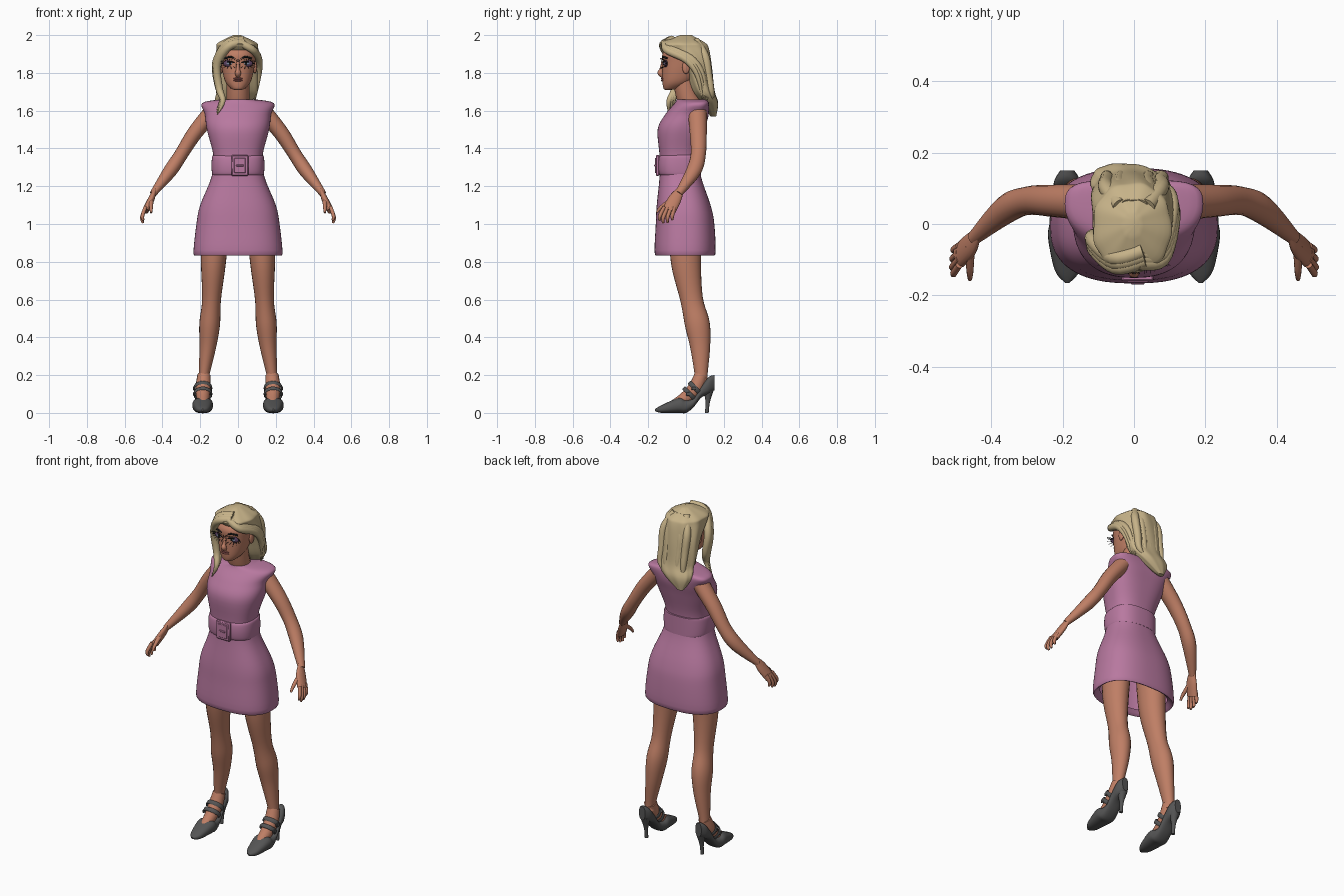
import bpy, bmesh, math
from mathutils import Vector, Matrix

if "Cube" in bpy.data.objects:
    bpy.data.objects.remove(bpy.data.objects["Cube"])

parts = []


def material(name, *color):
    mat = bpy.data.materials.new(name)
    mat.use_nodes = True
    mat.diffuse_color = (*color, 1)
    mat.node_tree.nodes["Principled BSDF"].inputs["Base Color"].default_value = (*color, 1)
    return mat


FABRIC = material("mauve fabric", .48, .19, .35)
SKIN = material("skin", .52, .21, .13)
HAIR = material("blonde hair", .57, .45, .25)
LEATHER = material("charcoal leather", .09, .09, .09)
BLACK = material("black lashes", .01, .01, .01)
SHADOW = material("purple eye shadow", .1, .05, .11)
LIPS = material("dusky lips", .32, .1, .09)
EYE = material("blue grey eye", .22, .27, .38)


def finish(name, bm, mat, mirror):
    """Turn a bmesh into a named object, optionally mirrored across the middle."""
    bmesh.ops.recalc_face_normals(bm, faces=bm.faces)
    mesh = bpy.data.meshes.new(name)
    bm.to_mesh(mesh)
    bm.free()
    mesh.materials.append(mat)
    obj = bpy.data.objects.new(name, mesh)
    bpy.context.collection.objects.link(obj)
    if mirror:
        obj.modifiers.new("mirror", 'MIRROR').use_mirror_merge = False
    parts.append(obj)
    return obj


def smooth(stations, steps=5):
    """Pass a cubic spline through the stations."""
    result = []
    last = len(stations) - 1
    for i in range(last):
        before, start, end, after = (stations[max(0, min(last, k))] for k in range(i - 1, i + 3))
        for step in range(steps):
            t = step / steps
            ease = t * t * (3 - 2 * t)
            leave, arrive = t * (1 - t) ** 2 / 2, t * t * (t - 1) / 2
            result.append([b + ease * (c - b) + leave * (c - a) + arrive * (d - b)
                           for a, b, c, d in zip(before, start, end, after)])
    return result + [list(stations[-1])]


def loft(name, rings, mat, mirror=False, capped_start=True):
    """Bridge a list of point rings into a surface."""
    bm = bmesh.new()
    loops = [[bm.verts.new(point) for point in ring] for ring in rings]
    for low, high in zip(loops, loops[1:]):
        for i in range(len(low)):
            bm.faces.new((low[i - 1], low[i], high[i], high[i - 1]))
    if capped_start:
        bm.faces.new(loops[0])
    bm.faces.new(loops[-1])
    return finish(name, bm, mat, mirror)


def outline(sides, squareness=2):
    """Unit circle, squared off as squareness grows."""
    def bulge(value):
        return math.copysign(abs(value) ** (2 / squareness), value)
    angles = [math.tau * i / sides for i in range(sides)]
    return [(bulge(math.cos(a)), bulge(math.sin(a)), a) for a in angles]


def flat(z):
    return 0


def body(name, stations, mat, squareness=2.2, ripple=0, sweep=flat, shift=flat, capped_start=True):
    """Stack of level rings from stations of height, half width, front and back."""
    rings = []
    for z, width, front, back in smooth(stations):
        ring = []
        for c, s, angle in outline(72, squareness):
            wave = 1 + ripple * math.sin(9 * angle + 14 * z)
            y = (front + back) / 2 + (back - front) / 2 * s * wave + sweep(z) * c * c
            ring.append((shift(z) + width * c * wave, y, z))
        rings.append(ring)
    return loft(name, rings, mat, capped_start=capped_start)


def tube(name, stations, mat, mirror=True, across=1, axis=(0, 1, 0), sides=16):
    """Sweep an ellipse through stations of position and radius along the axis."""
    points = smooth(stations)
    places = [Vector(point[:3]) for point in points]
    rings = []
    for i, (place, point) in enumerate(zip(places, points)):
        ahead = places[min(i + 1, len(places) - 1)]
        tangent = (ahead - places[max(i - 1, 0)]).normalized()
        along = (Vector(axis) - Vector(axis).dot(tangent) * tangent).normalized()
        side = tangent.cross(along) * across
        rings.append([place + (along * c + side * s) * point[3] for c, s, angle in outline(sides)])
    return loft(name, rings, mat, mirror)


def lock(name, path, width, move=(0, 0, 0)):
    """Lock of hair that narrows to a tip."""
    stations = []
    for i, point in enumerate(path):
        taper = 1 - .9 * (i / (len(path) - 1)) ** 4
        stations.append((*(Vector(point) + Vector(move)), width * taper))
    tube(name, stations, HAIR, mirror=False)


def placed(center, scale):
    return Matrix.Translation(center) @ Matrix.Diagonal((*scale, 1))


def ball(name, center, radii, mat, mirror=True):
    bm = bmesh.new()
    bmesh.ops.create_uvsphere(bm, u_segments=20, v_segments=12, radius=1, matrix=placed(center, radii))
    finish(name, bm, mat, mirror)


def block(name, center, extent, mat, mirror=False):
    bm = bmesh.new()
    bmesh.ops.create_cube(bm, size=1, matrix=placed(center, extent))
    obj = finish(name, bm, mat, mirror)
    obj.modifiers.new("bevel", 'BEVEL').width = min(extent) / 4


# Dress from folded hem to neckline, with shoulders swept back
body("dress", [
    (.86, .2, -.13, .12), (.84, .235, -.165, .155), (1, .22, -.16, .15), (1.1, .2, -.155, .13),
    (1.25, .14, -.14, .08), (1.36, .13, -.14, .07), (1.5, .165, -.15, .1), (1.58, .175, -.11, .12),
    (1.64, .19, -.06, .12), (1.66, .09, -.05, .1)],
    FABRIC, squareness=2.5, sweep=lambda z: .13 * max(0, z - 1.4), capped_start=False)

# Belt with square buckle
body("belt", [(1.31 + .055 * h, .14 - .01 * h ** 6, -.15 + .02 * h ** 6, .08)
              for h in (-1, -.8, 0, .8, 1)], FABRIC, squareness=2.6)
buckle = Vector((.01, -.15, 1.31))
forward = Vector((0, -.01, 0))
block("buckle", buckle, (.09, .02, .11), FABRIC)
block("buckle_panel", buckle + forward, (.06, .01, .08), FABRIC)
block("buckle_prong", buckle + forward * 1.4, (.04, .01, .01), FABRIC)

# Neck, head and face
tube("neck", [(0, .04, 1.6, .06), (0, .01, 1.67, .06), (0, -.01, 1.76, .06)], SKIN, mirror=False)
body("head", [(1.71, .02, -.11, -.08), (1.72, .04, -.12, -.03), (1.76, .07, -.125, .04),
              (1.85, .09, -.125, .09), (1.91, .09, -.12, .1), (1.97, .04, -.05, .05)], SKIN)
tube("nose", [(0, -.12, 1.86, .01), (0, -.13, 1.82, .01), (0, -.135, 1.8, .016), (0, -.12, 1.78, .01)],
     SKIN, mirror=False)
for name, z in (("upper_lip", 1.77), ("lower_lip", 1.76)):
    ball(name, (0, -.12, z), (.025, .012, .006), LIPS, mirror=False)
ball("ear", (.09, 0, 1.83), (.01, .02, .035), SKIN)

# Eyes, brows and spiky lashes
eye = Vector((.042, -.11, 1.85))
ball("eye_shadow", eye - forward * .4, (.036, .011, .02), SHADOW)
ball("eye", eye, (.023, .011, .01), EYE)
ball("pupil", eye + forward * .8, (.007, .005, .008), BLACK)
for name, lift, radius in (("lash_line", .01, .004), ("brow", .035, .005)):
    tube(name, [(eye.x + .028 * k, eye.y - .01 + .01 * (k + k * k), eye.z + lift - .008 * k * k, radius)
                for k in (-1, 0, 1)], BLACK)
for row, lift, count in (("upper", 1, 11), ("lower", -1, 8)):
    for i in range(count):
        angle = math.pi * (i + .3) / count
        reach = Vector((math.cos(angle), .4 * max(math.cos(angle), 0), lift * math.sin(angle) / 2))
        root, tip = eye + reach * .028, eye + forward * 3 + reach * .06
        tube(f"{row}_lash_{i}", [(*root, .002), (*tip, .0004)], BLACK, axis=(1, 0, 0), sides=5)

# Hair mass, drifting to one side toward its slanted lower end
body("hair_mass", [
    (2, .02, -.03, .03), (1.96, .1, -.125, .1), (1.93, .11, -.12, .12), (1.84, .115, -.02, .135),
    (1.71, .11, .03, .15), (1.64, .09, .08, .17), (1.57, .02, .13, .16)],
    HAIR, ripple=.02, shift=lambda z: -.5 * max(.01, 1.7 - z))
# Swept fringe: one side falls in front, the other tucks behind the ear
for i in range(3):
    lock(f"front_lock_{i}", [(.03, -.1, 1.96), (-.05, -.12, 1.94), (-.11, -.07, 1.84), (-.1, -.06, 1.72),
                             (-.08, -.09, 1.65), (-.11, -.09, 1.58)], .022, Vector((-.2, 1, .6)) * i / 80)
    lock(f"side_lock_{i}", [(.01, -.11, 1.96), (.08, -.1, 1.92), (.11, 0, 1.87), (.11, .06, 1.79),
                            (.09, .09, 1.65)], .02, Vector((-.2, 1, .3)) * i / 80)
# Overlapping waves down the back
for i in range(5):
    x = .075 - .038 * i
    lock(f"back_lock_{i}", [(x / 2, .05, 1.97), (x, .1, 1.89), (x, .12, 1.78), (x, .135, 1.69),
                            (x * .7 - .03, .14, 1.61 + x / 3)], .022)

# Arms and hands
tube("arm", [(.14, .06, 1.59, .05), (.23, .065, 1.48, .045), (.3, .065, 1.37, .04),
             (.36, .04, 1.28, .04), (.45, -.04, 1.16, .02)], SKIN, across=.9)
tube("palm", [(.44, -.03, 1.18, .02), (.46, -.06, 1.13, .035), (.49, -.09, 1.07, .035)], SKIN, across=.5)
for i in range(4):
    knuckle = Vector((.49, -.115 + .018 * i, 1.09))
    bend = Vector((.02, -.03 + .005 * i, -.06))
    length = 1 - .15 * abs(i - 1.4)
    curl = Vector((-.006, 0, -.03))
    tube(f"finger_{i}", [(*knuckle, .01), (*(knuckle + bend * length), .01),
                         (*(knuckle + (bend + curl) * length), .006)], SKIN, sides=10)
tube("thumb", [(.46, -.06, 1.14, .014), (.46, -.13, 1.09, .01), (.46, -.155, 1.06, .006)],
     SKIN, axis=(1, 0, 0), sides=10)

# Legs and feet
tube("leg", [(.12, 0, 1, .09), (.13, 0, .8, .08), (.14, .03, .6, .06), (.15, .06, .47, .066),
             (.16, .075, .35, .053), (.18, .08, .2, .034), (.18, .08, .16, .036)], SKIN, across=.83, sides=24)
tube("foot", [(.18, .08, .2, .035), (.185, .05, .13, .04), (.185, 0, .08, .035), (.185, -.06, .04, .03)],
     SKIN, axis=(1, 0, 0))

# Pointed court shoes from toe to heel, in stations of depth, sole, top and half width
shoe = smooth([(-.165, .01, .02, .006), (-.13, 0, .04, .035), (-.04, 0, .08, .054), (0, 0, .07, .05),
               (.04, .03, .08, .043), (.08, .08, .14, .04), (.12, .1, .19, .037), (.15, .12, .2, .02)])
loft("shoe", [[(.187 + width * c, y, (sole + top) / 2 + (top - sole) / 2 * s)
               for c, s, angle in outline(24, 2.5)] for y, sole, top, width in shoe], LEATHER, True)
tube("stiletto_heel", [(.185, .12, .13, .03), (.185, .115, .06, .012), (.185, .11, 0, .01)], LEATHER)

# Instep straps with small buckles
slope, over = Vector((0, -.7, -.7)), Vector((0, -.7, .7))
for name, y, z in (("toe_strap", .02, .1), ("ankle_strap", .05, .13)):
    middle = Vector((.186, y, z))
    arc = [math.pi * (k / 6 - .25) for k in range(10)]
    tube(name, [(*(middle + Vector((math.cos(a), 0, 0)) * .046 + over * .044 * math.sin(a)), .012)
                for a in arc], LEATHER, across=.35, axis=slope, sides=8)
    block(name + "_buckle", middle + Vector((.046, -.01, 0)), (.01, .02, .02), LEATHER, True)

# Smooth shading with sharp edges kept
bpy.ops.object.select_all(action='DESELECT')
for obj in parts:
    obj.select_set(True)
bpy.context.view_layer.objects.active = parts[0]
bpy.ops.object.shade_smooth_by_angle(angle=math.radians(45))
